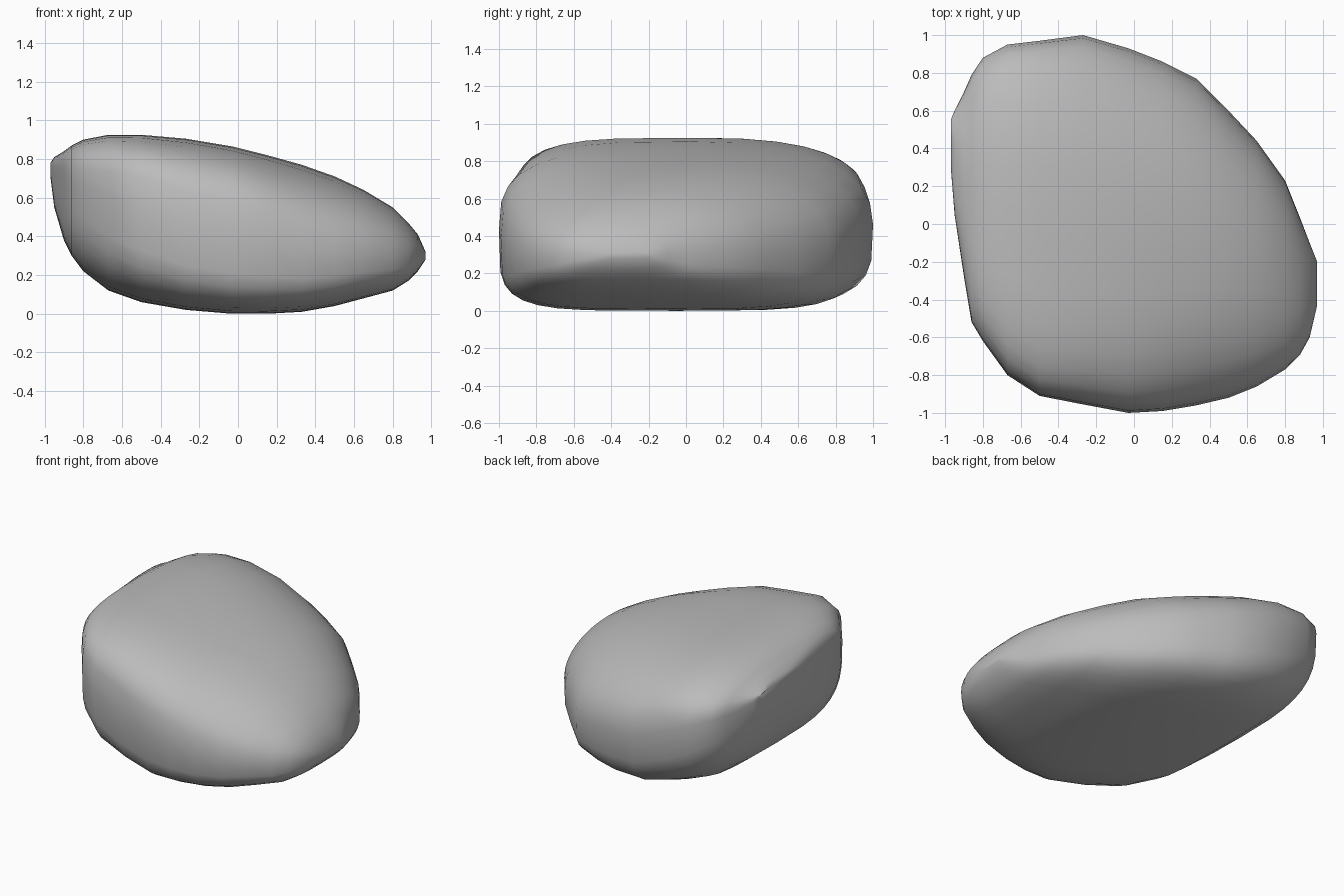
import bpy
import bmesh
import math

cube = bpy.data.objects.get("Cube")
if cube:
    bpy.data.objects.remove(cube, do_unlink=True)


def flat_material(name, colour):
    mat = bpy.data.materials.new(name)
    mat.use_nodes = True
    mat.diffuse_color = colour
    mat.node_tree.nodes["Principled BSDF"].inputs["Base Color"].default_value = colour
    return mat


def signed_power(value, exponent):
    if abs(value) < 1e-6:
        return 0.0
    return math.copysign(abs(value) ** exponent, value)


def roundness(x, upper, at_back):
    """Squareness of a quarter of the cross-section (2 is an ellipse)."""
    if upper:
        peak = 2.7 if at_back else 3.8
        return max(2.2, peak - 1.5 * abs(x + .5))
    return 4.3 - 1.2 * abs(x) if at_back else 5 - 1.8 * abs(x)


def section_ring(bm, station, count):
    """Cross-section with four differently rounded quarters."""
    x, front, back, low, high = station
    # The widest line climbs towards the thick end
    rim_share = .5 + .3 * max(0, -x - .3) - .2 * max(0, min(x, .4))
    rim = low + (high - low) * rim_share
    ring = []
    for i in range(count):
        angle = math.tau * i / count
        c, s = math.cos(angle), math.sin(angle)
        upper = s >= 0
        exponent = 2 / roundness(x, upper, c >= 0)
        height = high - rim if upper else rim - low
        y = (front + back) / 2 + (back - front) / 2 * signed_power(c, exponent)
        z = rim + height * signed_power(s, exponent)
        ring.append(bm.verts.new((x, y, z)))
    return ring


def loft(name, stations, count, mat):
    bm = bmesh.new()
    rings = [section_ring(bm, station, count) for station in stations]
    for near, far in zip(rings, rings[1:]):
        for i in range(count):
            j = (i + 1) % count
            bm.faces.new((near[i], near[j], far[j], far[i]))
    # Close both blunt ends
    bm.faces.new(rings[0])
    bm.faces.new(rings[-1])
    bmesh.ops.recalc_face_normals(bm, faces=bm.faces)
    mesh = bpy.data.meshes.new(name)
    bm.to_mesh(mesh)
    bm.free()
    mesh.materials.append(mat)
    obj = bpy.data.objects.new(name, mesh)
    bpy.context.scene.collection.objects.link(obj)
    return obj


# Cross-sections along the stone: x, front y, back y, underside z, top z
STATIONS = [
    (-.97, .3, .55, .71, .78),
    (-.95, .05, .6, .55, .81),
    (-.9, -.28, .7, .38, .84),
    (-.86, -.52, .79, .3, .87),
    (-.8, -.62, .88, .22, .9),
    (-.67, -.8, .95, .12, .925),
    (-.5, -.91, .97, .06, .925),
    (-.27, -.955, 1, .02, .905),
    (-.03, -1, .93, 0, .865),
    (.15, -.99, .86, 0, .82),
    (.33, -.96, .77, .01, .77),
    (.5, -.92, .6, .04, .71),
    (.65, -.86, .44, .08, .64),
    (.8, -.77, .23, .12, .55),
    (.88, -.69, .03, .17, .47),
    (.93, -.6, -.1, .22, .41),
    (.97, -.43, -.2, .28, .32),
]

stone_grey = flat_material("stone grey", (.5, .5, .5, 1))
stone = loft("stone", STATIONS, 32, stone_grey)

# Smooth shading with the hard creases kept
bpy.ops.object.select_all(action="DESELECT")
stone.select_set(True)
bpy.context.view_layer.objects.active = stone
bpy.ops.object.shade_smooth_by_angle(angle=math.radians(40))
